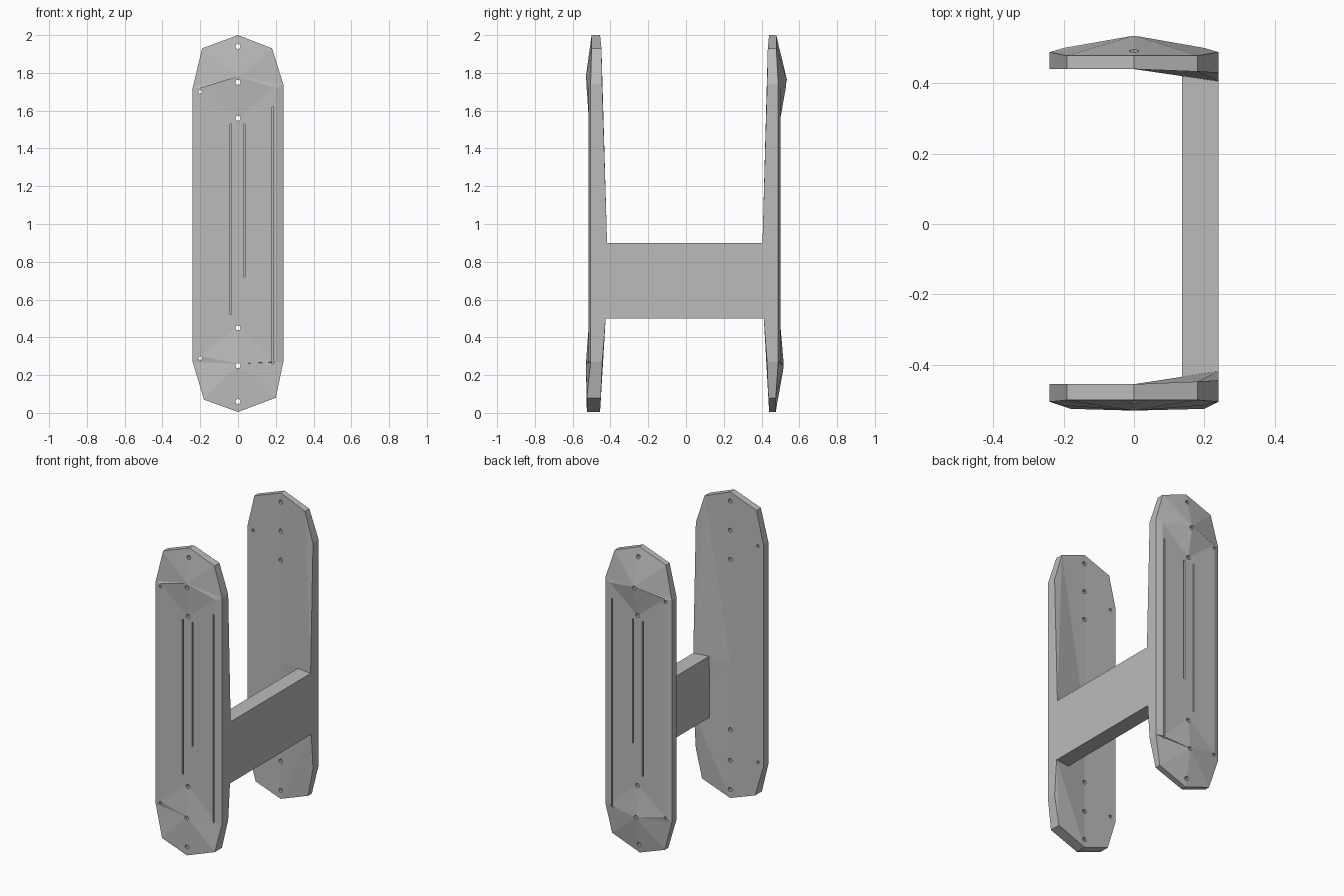
import bpy, bmesh, math
from mathutils import Vector, Matrix

if "Cube" in bpy.data.objects:
    bpy.data.objects.remove(bpy.data.objects["Cube"])

grey = bpy.data.materials.new("plain grey")
grey.use_nodes = True
grey.diffuse_color = (0.5, 0.5, 0.5, 1)
grey.node_tree.nodes["Principled BSDF"].inputs["Base Color"].default_value = (0.5, 0.5, 0.5, 1)


def finish(name, bm):
    bmesh.ops.recalc_face_normals(bm, faces=bm.faces)
    mesh = bpy.data.meshes.new(name)
    bm.to_mesh(mesh)
    bm.free()
    mesh.materials.append(grey)
    obj = bpy.data.objects.new(name, mesh)
    bpy.context.collection.objects.link(obj)
    return obj


def add_box(bm, lo, hi):
    lo, hi = Vector(lo), Vector(hi)
    m = Matrix.Translation((lo + hi) / 2) @ Matrix.Diagonal((*(hi - lo), 1))
    bmesh.ops.create_cube(bm, size=1, matrix=m)


def add_hole(bm, x, y, z, r1, r2, depth, sides, turn=0):
    m = Matrix.Translation((x, y, z)) @ Matrix.Rotation(math.pi / 2, 4, 'X') @ Matrix.Rotation(turn, 4, 'Z')
    bmesh.ops.create_cone(bm, cap_ends=True, segments=sides, radius1=r1, radius2=r2, depth=depth, matrix=m)


# Outline from the top point clockwise; the third value marks the flared edge
OUTLINE = [(0, 2.0, 0), (.18, 1.93, .2), (.24, 1.74, .3), (.24, .9, 1), (.24, .5, .8),
           (.24, .27, .3), (.2, .08, .1), (0, .005, 0), (-.18, .07, 0), (-.24, .27, 0),
           (-.24, 1.72, 0), (-.19, 1.93, 0)]


def plate(name, side, inner, flare, edge, face, top_crest, low_crest, top_y, low_y):
    bm = bmesh.new()

    def vert(x, depth, z):
        return bm.verts.new((x, side * depth, z))

    back = [vert(x, inner - flare * f, z) for x, z, f in OUTLINE]
    front = []
    for x, z, f in OUTLINE:
        front.append(vert(x, top_y if z > 1.9 else low_y if z < .1 else edge, z))
    n = len(OUTLINE)
    for i in range(n):
        j = (i + 1) % n
        bm.faces.new((back[i], back[j], front[j], front[i]))

    # Inner face, bent along the middle so the beam edge flares out
    mid_hi, mid_lo = vert(0, inner, .9), vert(0, inner, .5)
    bm.faces.new([back[0]] + back[:6:-1][::-1][::-1] + [mid_lo, mid_hi])
    bm.faces.new((back[0], back[1], back[2], back[3], mid_hi))
    bm.faces.new((mid_hi, back[3], back[4], mid_lo))
    bm.faces.new((mid_lo, back[4], back[5], back[6], back[7]))

    # Outer panel between the two pointed caps
    tr, tl = vert(.2, face, 1.72), vert(-.2, face, 1.72)
    br, bl = vert(.2, face, .27), vert(-.2, face, .3)
    tip_hi, tip_lo = vert(0, face, 1.56), vert(0, face, .46)
    bm.faces.new((tl, tip_hi, tip_lo, bl))
    bm.faces.new((tip_hi, tr, br, tip_lo))
    bm.faces.new((tr, front[2], front[3], front[4], front[5], br))
    bm.faces.new((tl, front[10], front[9], bl))

    # Faceted caps fan out from a raised crest
    caps = [(vert(0, *top_crest), [tip_hi, tr, front[2], front[1], front[0], front[11], front[10], tl]),
            (vert(0, *low_crest), [tip_lo, br, front[5], front[6], front[7], front[8], front[9], bl])]
    for crest, ring in caps:
        for a, b in zip(ring, ring[1:] + ring[:1]):
            bm.faces.new((crest, a, b))
    bmesh.ops.triangulate(bm, faces=bm.faces)
    obj = finish(name, bm)

    # Screw holes, narrow slots and notches
    cut = bmesh.new()
    for z in (1.94, 1.75, 1.56, .45, .25, .06):
        add_hole(cut, 0, side * .48, z, .014, .014, .3, 8)
    for z in (1.7, .29):
        add_hole(cut, -.2, side * .48, z, .01, .01, .3, 8)
    for x, lo, hi in ((-.038, .52, 1.53), (.032, .72, 1.53), (.185, .26, 1.62)):
        add_box(cut, (x - .004, side * face - .012, lo), (x + .004, side * face + .012, hi))
    helper = finish(name + "_cutter", cut)
    helper.hide_render = True
    helper.hide_viewport = True
    mod = obj.modifiers.new("holes", 'BOOLEAN')
    mod.object = helper
    mod.solver = 'EXACT'
    mod.use_self = True
    return obj


plate("front_plate", -1, .455, .037, .505, .515, (.53, 1.78), (.53, .26), .50, .525)
plate("back_plate", 1, .44, .035, .488, .50, (.535, 1.76), (.518, .25), .478, .475)

# Cross beam joining the plates along the left edge
bm = bmesh.new()
add_box(bm, (.137, -.44, .5), (.24, .43, .9))
finish("cross_beam", bm)
